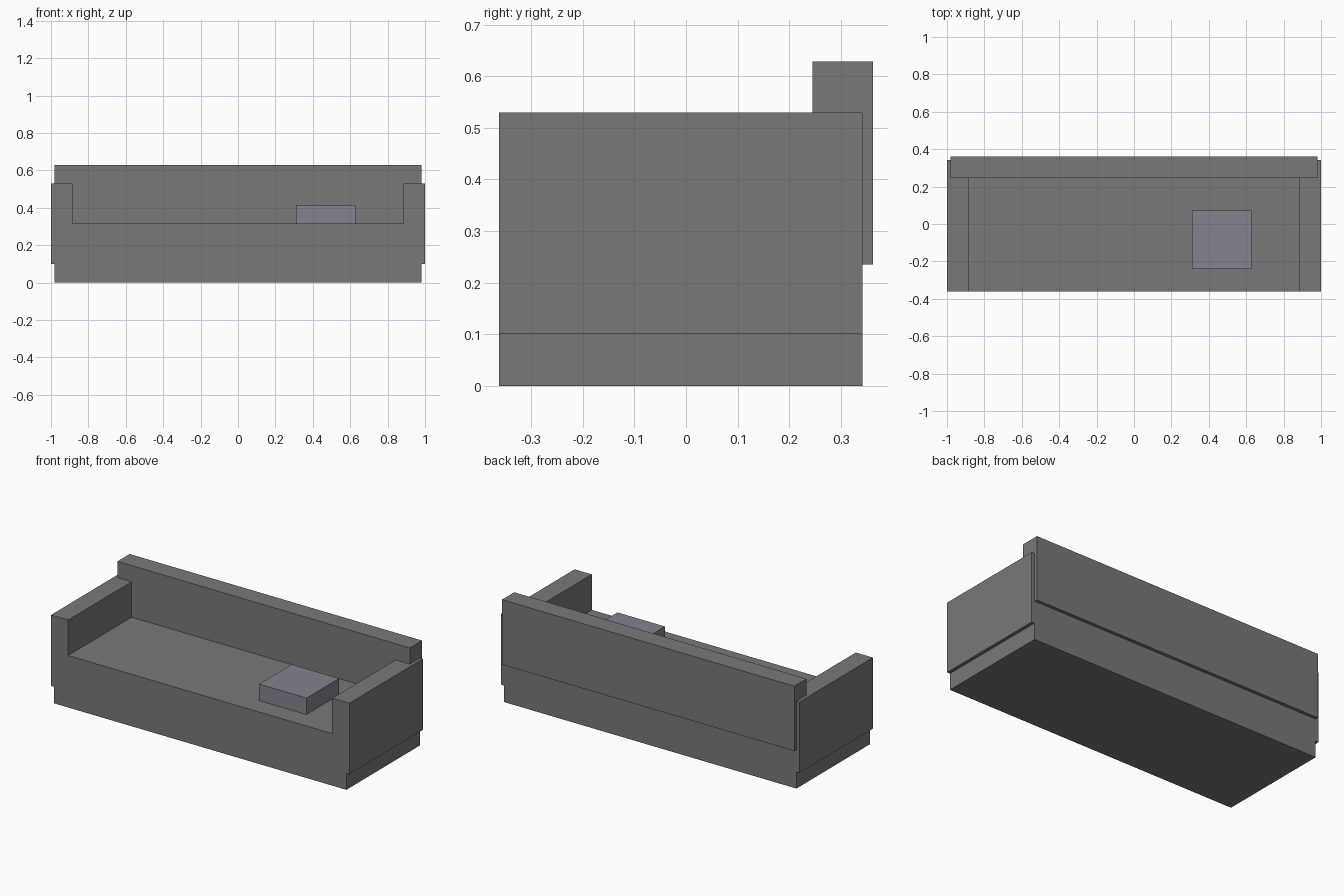
import bpy

if "Cube" in bpy.data.objects:
    bpy.data.objects.remove(bpy.data.objects["Cube"])


def box(name, x, y, z, color=None):
    """Axis-aligned box from (min, max) ranges."""
    bpy.ops.mesh.primitive_cube_add(size=1)
    ob = bpy.context.object
    ob.name = name
    ob.location = [(a + b) / 2 for a, b in (x, y, z)]
    ob.scale = [b - a for a, b in (x, y, z)]
    bpy.ops.object.transform_apply(location=False, rotation=False, scale=True)
    if color:
        mat = bpy.data.materials.new(name + "_fabric")
        mat.diffuse_color = (*color, 1)
        mat.use_nodes = True
        mat.node_tree.nodes["Principled BSDF"].inputs["Base Color"].default_value = mat.diffuse_color
        ob.data.materials.append(mat)
    return ob


FRONT, REAR = -0.362, 0.342
GREY = (0.19, 0.19, 0.19)

# Seat block reaching the floor
box("seat_base", (-0.98, 0.98), (FRONT, REAR), (0, 0.315), GREY)

# Armrests, raised off the floor and slightly proud of the base
for side, x in (("left", (-1.0, -0.885)), ("right", (0.885, 1.0))):
    box(side + "_armrest", x, (FRONT, REAR), (0.1, 0.53), GREY)

# Backrest, standing proud of the rear
box("backrest", (-0.98, 0.98), (0.245, 0.362), (0.235, 0.628), GREY)

# Loose square cushion on the seat
box("cushion", (0.31, 0.627), (-0.24, 0.072), (0.315, 0.415), (0.23, 0.23, 0.28))
